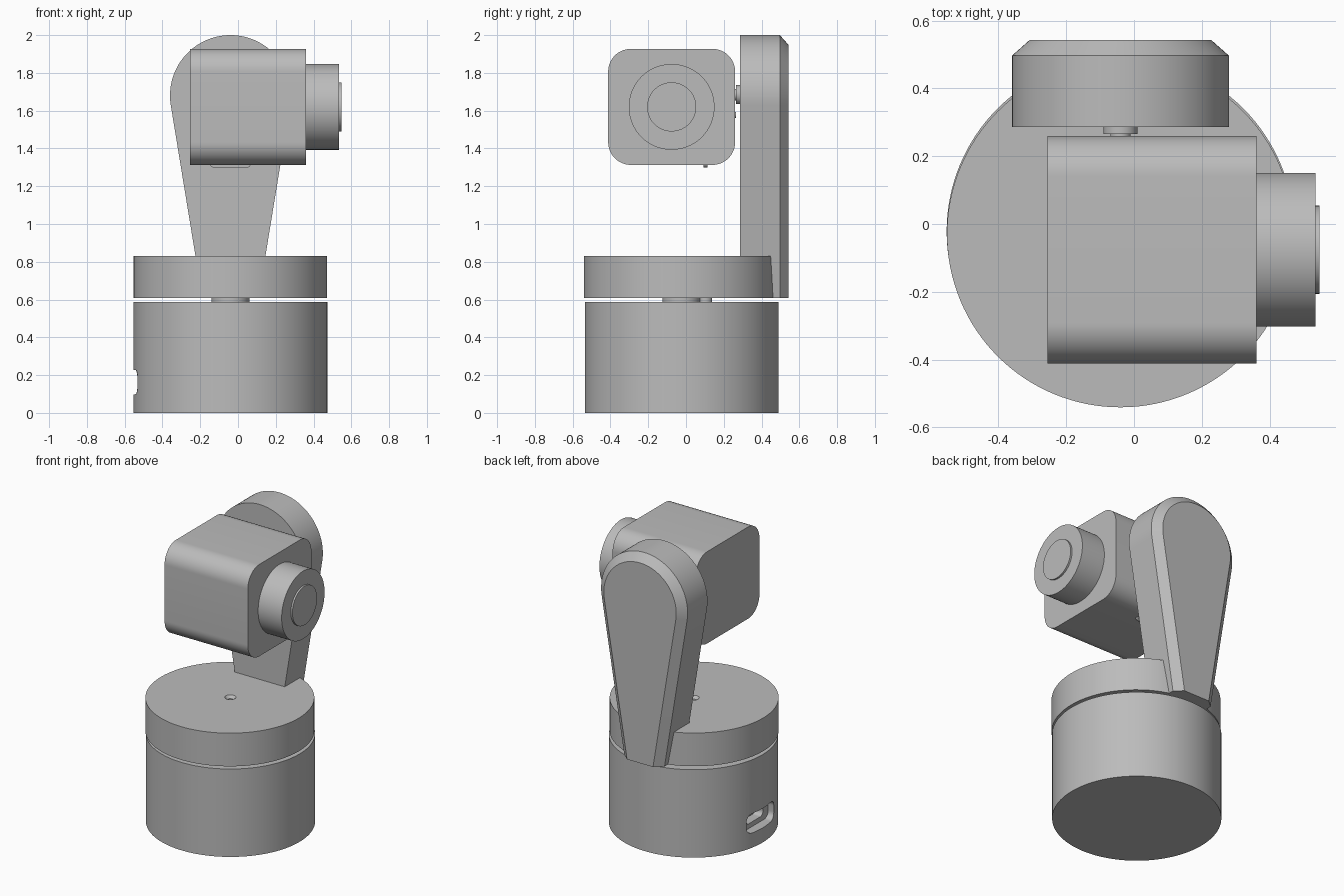
import bpy, bmesh, math
from mathutils import Vector

cube = bpy.data.objects.get("Cube")
if cube:
    bpy.data.objects.remove(cube, do_unlink=True)

grey = bpy.data.materials.new("satin grey")
grey.use_nodes = True
colour = (0.5, 0.5, 0.5, 1)
grey.diffuse_color = colour
grey.node_tree.nodes["Principled BSDF"].inputs["Base Color"].default_value = colour

AX, AY = -0.04, -0.024      # pan axis
LENS_Y, LENS_Z = -0.076, 1.62
TILT_Z = 1.68


def place(axis, u, v, w):
    """Map a 2D outline point (u, v) at depth w along the chosen axis."""
    return Vector({"x": (w, u, v), "y": (u, w, v), "z": (u, v, w)}[axis])


def loft(name, axis, sections):
    """Skin a solid through matching outlines given as (depth, points)."""
    bm = bmesh.new()
    rings = [[bm.verts.new(place(axis, u, v, w)) for u, v in pts] for w, pts in sections]
    for a, b in zip(rings, rings[1:]):
        for i in range(len(a)):
            j = (i + 1) % len(a)
            bm.faces.new((a[i], a[j], b[j], b[i]))
    bm.faces.new(rings[0])
    bm.faces.new(rings[-1])
    bmesh.ops.recalc_face_normals(bm, faces=bm.faces)
    mesh = bpy.data.meshes.new(name)
    bm.to_mesh(mesh)
    bm.free()
    obj = bpy.data.objects.new(name, mesh)
    bpy.context.collection.objects.link(obj)
    mesh.materials.append(grey)
    return obj


def arc(cu, cv, r, start, end, n):
    angles = [math.radians(start + (end - start) * i / n) for i in range(n + 1)]
    return [(cu + r * math.cos(a), cv + r * math.sin(a)) for a in angles]


def circle(cu, cv, r, n=96):
    return arc(cu, cv, r, 0, 360, n)[:-1]


def rounded_rect(cu, cv, w, h, r, n=12):
    pts = []
    for k, (su, sv) in enumerate(((1, 1), (-1, 1), (-1, -1), (1, -1))):
        pts += arc(cu + su * (w / 2 - r), cv + sv * (h / 2 - r), r, 90 * k, 90 * k + 90, n)
    return pts


def cylinder(name, axis, cu, cv, r, a, b, n=96):
    return loft(name, axis, [(a, circle(cu, cv, r, n)), (b, circle(cu, cv, r, n))])


def prism(name, axis, pts, a, b):
    return loft(name, axis, [(a, pts), (b, pts)])


def cut(target, cutter):
    cutter.hide_render = True
    mod = target.modifiers.new("cut", "BOOLEAN")
    mod.operation, mod.solver, mod.object = "DIFFERENCE", "EXACT", cutter
    bpy.context.view_layer.objects.active = target
    bpy.ops.object.modifier_apply(modifier=mod.name)
    bpy.data.objects.remove(cutter, do_unlink=True)


parts = []

# Base drum with a recessed cable port in its side
base = cylinder("base_drum", "z", AX, AY + 0.002, 0.513, 0, 0.588, 128)
cut(base, prism("port_recess_cutter", "x", rounded_rect(AY, 0.163, 0.29, 0.13, 0.045), -0.7, -0.49))
cut(base, prism("port_socket_cutter", "x", rounded_rect(AY, 0.163, 0.18, 0.066, 0.03), -0.6, -0.43))
parts.append(base)

# Pan spindle and stop pin in the gap under the turntable
parts.append(cylinder("pan_spindle", "z", AX, AY, 0.1, 0.57, 0.62))
parts.append(cylinder("pan_stop_pin", "z", AX, 0.103, 0.035, 0.57, 0.62, 32))

# Turntable with a countersunk screw hole
turntable = cylinder("turntable", "z", AX, AY - 0.005, 0.512, 0.608, 0.83, 128)
cut(turntable, loft("screw_hole_cutter", "z", [
    (0.74, circle(AX, AY, 0.018, 32)), (0.812, circle(AX, AY, 0.018, 32)),
    (0.832, circle(AX, AY, 0.036, 32)), (0.86, circle(AX, AY, 0.036, 32))]))
parts.append(turntable)


# Tapered upright arm with a chamfered back rim
def arm_outline(inset, bottom=0.608, taper=9.3):
    r = 0.32 - inset
    pts = arc(AX, TILT_Z, r, -taper, 180 + taper, 64)
    t = math.radians(taper)
    half = r / math.cos(t) - (TILT_Z - bottom) * math.tan(t)
    return pts + [(AX - half, bottom), (AX + half, bottom)]


parts.append(loft("upright_arm", "y", [
    (0.287, arm_outline(0)), (0.497, arm_outline(0)), (0.543, arm_outline(0.052))]))

# Tilt joint between arm and head
parts.append(cylinder("tilt_collar", "y", AX, TILT_Z + 0.005, 0.05, 0.266, 0.295, 48))
parts.append(cylinder("tilt_shaft", "y", AX, TILT_Z + 0.005, 0.03, 0.25, 0.27, 32))
parts.append(cylinder("tilt_stop_pin", "y", AX, 1.578, 0.016, 0.25, 0.265, 24))

# Camera head, with a thin tab on its underside
parts.append(prism("camera_head", "x", rounded_rect(LENS_Y, LENS_Z, 0.672, 0.614, 0.12, 16), -0.255, 0.361))
parts.append(prism("underside_tab", "y", rounded_rect(AX, 1.325, 0.22, 0.054, 0.026), 0.092, 0.114))

# Lens barrel and front glass
parts.append(cylinder("lens_barrel", "x", LENS_Y, LENS_Z, 0.227, 0.35, 0.535))
parts.append(cylinder("lens_glass", "x", LENS_Y, LENS_Z, 0.13, 0.53, 0.547))

# Smooth the curved walls, keep the rims sharp
bpy.ops.object.select_all(action="DESELECT")
for part in parts:
    part.select_set(True)
bpy.context.view_layer.objects.active = parts[0]
bpy.ops.object.shade_smooth_by_angle(angle=math.radians(25))
